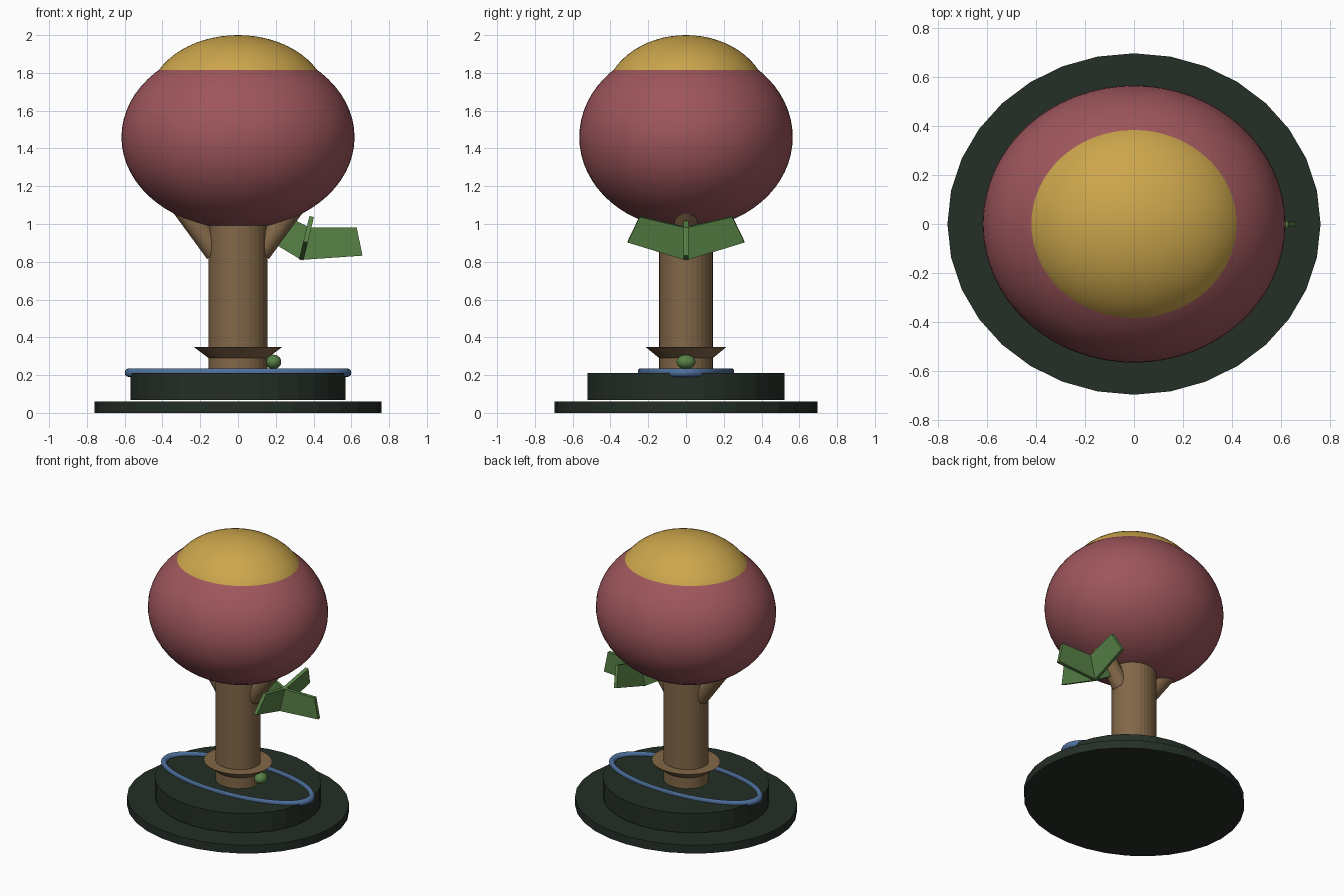
import bpy, math
from mathutils import Matrix, Vector

if "Cube" in bpy.data.objects:
    bpy.data.objects.remove(bpy.data.objects["Cube"])

YS = 0.915  # everything round is slightly squashed front to back


def mat(name, r, g, b):
    m = bpy.data.materials.new(name)
    lin = [((c / 255 + 0.055) / 1.055) ** 2.4 for c in (r, g, b)]
    m.diffuse_color = (*lin, 1)
    m.use_nodes = True
    m.node_tree.nodes["Principled BSDF"].inputs["Base Color"].default_value = m.diffuse_color
    return m


DARK = mat("dark_green", 36, 46, 38)
BROWN = mat("bark_brown", 130, 103, 72)
RED = mat("dusty_red", 158, 86, 92)
GOLD = mat("gold", 204, 166, 76)
GREEN = mat("leaf_green", 88, 130, 70)
BLUE = mat("ring_blue", 78, 112, 156)


def finish(name, m, smooth=True):
    o = bpy.context.object
    o.name = name
    o.data.materials.append(m)
    if smooth:
        bpy.ops.object.shade_smooth_by_angle(angle=math.radians(40))
    return o


def drum(name, m, r0, r1, z0, z1, smooth=False):
    bpy.ops.mesh.primitive_cone_add(vertices=32, radius1=r0, radius2=r1, depth=z1 - z0,
                                    location=(0, 0, (z0 + z1) / 2))
    bpy.context.object.scale.y = YS
    return finish(name, m, smooth)


def ball(name, m, loc, size):
    bpy.ops.mesh.primitive_uv_sphere_add(segments=64, ring_count=32, radius=1, location=loc)
    bpy.context.object.scale = size
    return finish(name, m)


# stepped base
drum("base_plate", DARK, 0.76, 0.76, 0, 0.06)
drum("base_step", DARK, 0.57, 0.57, 0.068, 0.21)

# flat oval ring lying on the base
bpy.ops.mesh.primitive_torus_add(major_radius=0.577, minor_radius=0.023, major_segments=64,
                                 minor_segments=12, location=(0, 0, 0.213))
bpy.context.object.scale.y = 0.425
finish("oval_ring", BLUE)

# trunk and flared collar
drum("trunk", BROWN, 0.155, 0.155, 0.2, 1.05)
drum("trunk_collar", BROWN, 0.155, 0.235, 0.29, 0.35)

# two short branches running up into the crown
for side, label in ((-1, "left"), (1, "right")):
    a, b = Vector((side * 0.115, 0, 0.85)), Vector((side * 0.32, 0, 1.13))
    bpy.ops.mesh.primitive_cylinder_add(vertices=16, radius=0.06, depth=(b - a).length,
                                        location=(a + b) / 2)
    bpy.context.object.rotation_euler.y = side * math.atan2(abs(b.x - a.x), b.z - a.z)
    finish(label + "_branch", BROWN)

# crown, top cap and small bud
ball("crown", RED, (0, 0, 1.46), (0.617, 0.565, 0.485))
ball("crown_cap", GOLD, (0, 0, 1.65), (0.475, 0.435, 0.35))
ball("bud", GREEN, (0.187, 0, 0.27), (0.042, 0.05, 0.038))

# four leaf plates in a cross, leaning outwards
profile = [(0, 0), (0.31, 0.0975), (0.245, 0.236), (0, 0.177)]
t = 0.012
lean = Matrix.Translation((0.335, 0, 0.81)) @ Matrix.Rotation(math.radians(13.5), 4, 'Y')
for i in range(4):
    verts = [(x, y, z) for y in (-t, t) for x, z in profile]
    faces = [(0, 1, 2, 3), (7, 6, 5, 4)]
    faces += [((k + 1) % 4, k, k + 4, (k + 1) % 4 + 4) for k in range(4)]
    me = bpy.data.meshes.new("leaf")
    me.from_pydata(verts, [], faces)
    me.materials.append(GREEN)
    o = bpy.data.objects.new("leaf_%d" % (i + 1), me)
    o.matrix_world = lean @ Matrix.Rotation(i * math.pi / 2, 4, 'Z')
    bpy.context.collection.objects.link(o)
